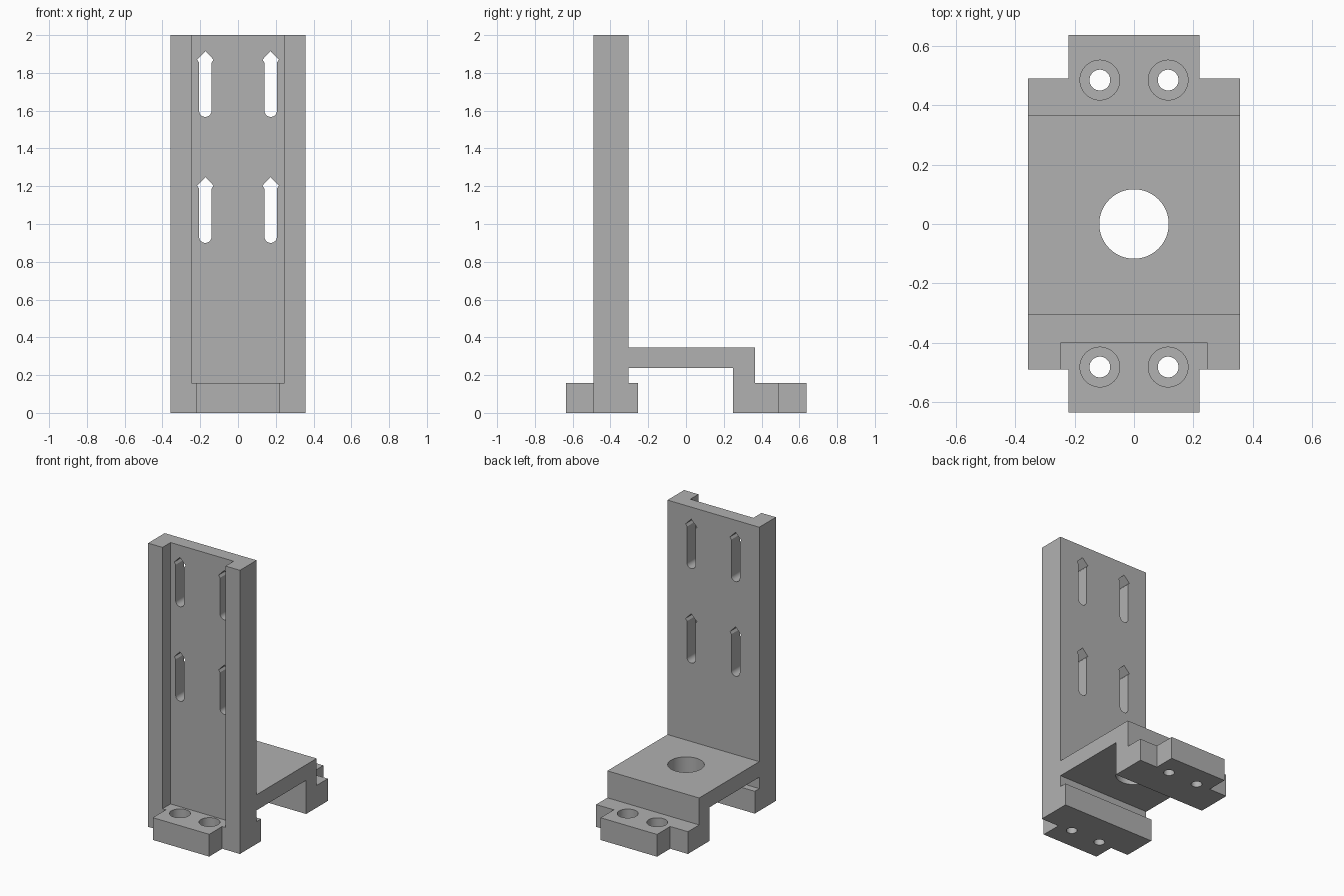
import bpy, bmesh, math
from mathutils import Vector

old = bpy.data.objects.get("Cube")
if old:
    bpy.data.objects.remove(old, do_unlink=True)

grey = bpy.data.materials.new("mid grey")
grey.use_nodes = True
COLOR = (0.44, 0.44, 0.44, 1)
grey.diffuse_color = COLOR
grey.node_tree.nodes["Principled BSDF"].inputs["Base Color"].default_value = COLOR


def prism(name, outline, axis, lo, hi):
    """Extrude a closed 2D outline along an axis, from lo to hi."""
    place = {"x": lambda a, b: (lo, a, b),
             "y": lambda a, b: (a, lo, b),
             "z": lambda a, b: (a, b, lo)}[axis]
    bm = bmesh.new()
    face = bm.faces.new([bm.verts.new(place(a, b)) for a, b in outline])
    new = bmesh.ops.extrude_face_region(bm, geom=[face])["geom"]
    shift = Vector([(hi - lo) * (axis == k) for k in "xyz"])
    bmesh.ops.translate(bm, vec=shift,
                        verts=[g for g in new if isinstance(g, bmesh.types.BMVert)])
    bmesh.ops.recalc_face_normals(bm, faces=bm.faces)
    mesh = bpy.data.meshes.new(name)
    bm.to_mesh(mesh)
    bm.free()
    mesh.materials.append(grey)
    obj = bpy.data.objects.new(name, mesh)
    bpy.context.collection.objects.link(obj)
    return obj


def rect(a0, a1, b0, b1):
    return [(a0, b0), (a1, b0), (a1, b1), (a0, b1)]


def arc(cx, cy, r, start, end, n):
    return [(cx + r * math.cos(t), cy + r * math.sin(t))
            for t in (start + (end - start) * i / n for i in range(n + 1))]


def circle(cx, cy, r, n=48):
    return arc(cx, cy, r, 0, math.tau, n)[:-1]


def combine(target, tool, operation):
    """Apply a boolean and discard the tool."""
    bpy.context.view_layer.objects.active = target
    mod = target.modifiers.new(operation, "BOOLEAN")
    mod.operation, mod.object, mod.solver = operation, tool, "EXACT"
    bpy.ops.object.modifier_apply(modifier=mod.name)
    bpy.data.objects.remove(tool, do_unlink=True)


HALF, TONGUE, FOOT = 0.358, 0.22, 0.157   # half widths, foot height
FRONT, BACK = -0.49, 0.49

# Bracket body: upright, bridge plate and both feet as one side profile
side = [(FRONT, 0), (-0.255, 0), (-0.255, FOOT), (-0.305, FOOT), (-0.305, 0.237),
        (0.248, 0.237), (0.248, 0), (BACK, 0), (BACK, FOOT), (0.365, FOOT),
        (0.365, 0.347), (-0.305, 0.347), (-0.305, 2), (FRONT, 2)]
bracket = prism("angle_bracket", side, "x", -HALF, HALF)

# Narrow mounting tongues at the front and back
for y0, y1 in ((-0.635, -0.45), (0.45, 0.637)):
    combine(bracket, prism("tongue", rect(-TONGUE, TONGUE, y0, y1), "z", 0, FOOT), "UNION")

# Channel down the front of the upright
combine(bracket, prism("channel", rect(-0.246, 0.246, FOOT, 2.2), "y", -0.8, -0.4),
        "DIFFERENCE")

# Counterbored screw holes in the feet
for y in (-0.482, 0.485):
    for x in (-0.115, 0.115):
        combine(bracket, prism("screw_hole", circle(x, y, 0.035), "z", -0.1, 0.2), "DIFFERENCE")
        combine(bracket, prism("counterbore", circle(x, y, 0.067), "z", 0.055, 0.2), "DIFFERENCE")

# Large hole through the bridge plate
combine(bracket, prism("plate_hole", circle(0, 0, 0.117, 64), "z", 0.2, 0.4), "DIFFERENCE")

# Slots with round bottoms and pointed heads
R = 0.033
for x in (-0.173, 0.173):
    for z in (0.9, 1.567):
        slot = arc(x, z + R, R, math.pi, math.tau, 16)
        slot += [(x + R, z + 0.287), (x + 0.044, z + 0.303), (x, z + 0.348),
                 (x - 0.044, z + 0.303), (x - R, z + 0.287)]
        combine(bracket, prism("slot", slot, "y", -0.45, -0.2), "DIFFERENCE")

# Smooth hole walls, crisp edges
bpy.ops.object.select_all(action="DESELECT")
bracket.select_set(True)
bpy.context.view_layer.objects.active = bracket
bpy.ops.object.shade_smooth_by_angle(angle=math.radians(30))
